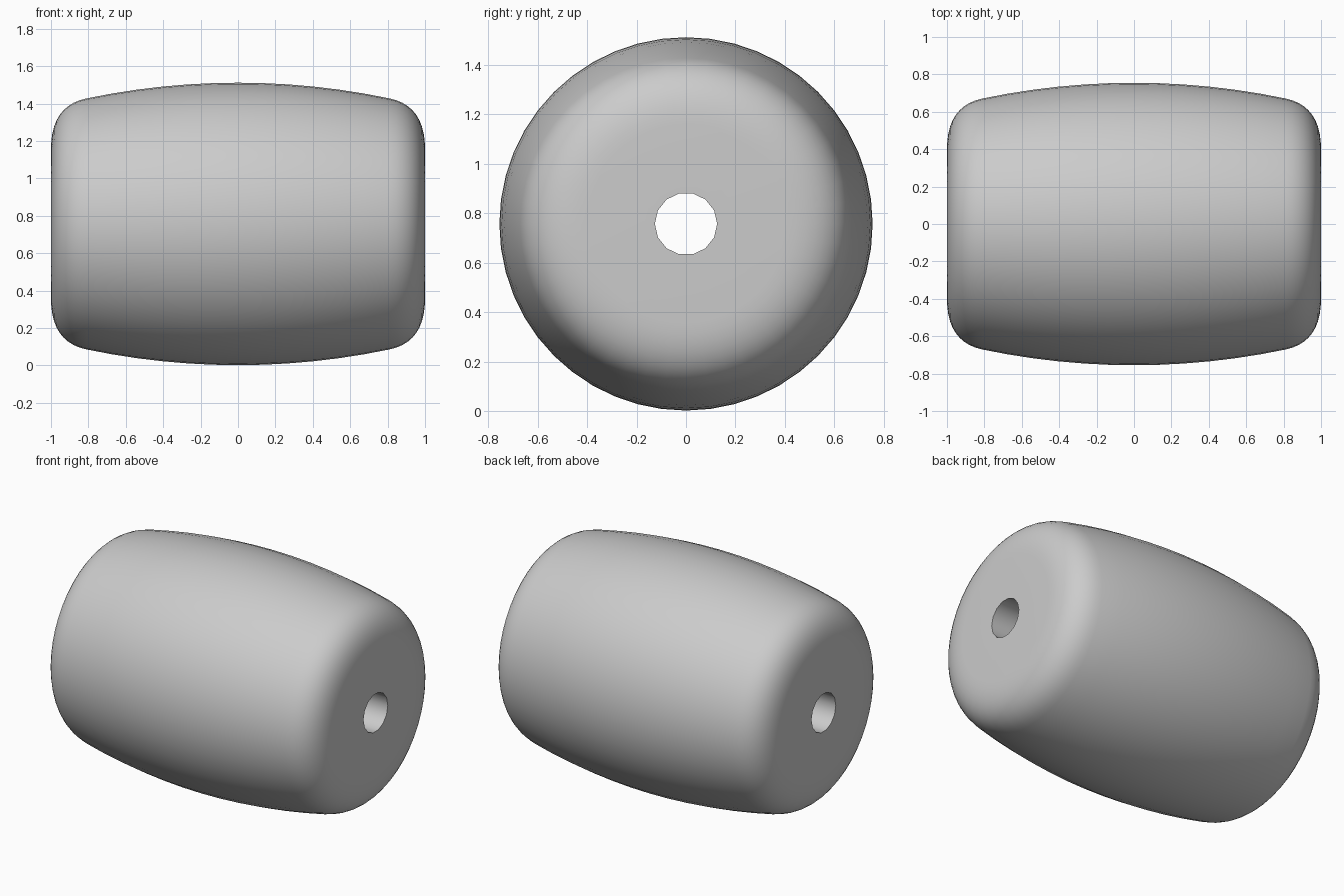
import bpy, bmesh, math
from mathutils import Vector

cube = bpy.data.objects.get("Cube")
if cube:
    bpy.data.objects.remove(cube, do_unlink=True)

CENTRE_Z, RADIUS, BULGE = 0.757, 0.755, 3.95
EDGE_X, HOLE_R = 0.81, 0.126
OUTER_SIDES, HOLE_SIDES = 48, 14


def barrel_radius(x):
    return RADIUS - BULGE + math.sqrt(BULGE ** 2 - x * x)


def half_profile():
    """Side curve from the middle out to the flat end, as (x, radius)."""
    pts = [(EDGE_X * i / 6, barrel_radius(EDGE_X * i / 6)) for i in range(7)]
    start, end = Vector(pts[-1]), Vector((1, 0.40))
    corner = Vector((1, start.y - (1 - EDGE_X) * EDGE_X / BULGE))
    for i in range(1, 11):
        t = i / 10
        p = start * (1 - t) ** 2 + corner * 2 * t * (1 - t) + end * t * t
        pts.append((p.x, p.y))
    return pts


def ring(bm, x, radius, sides):
    return [bm.verts.new((x, radius * math.cos(math.tau * i / sides),
                          radius * math.sin(math.tau * i / sides)))
            for i in range(sides)]


def bridge(bm, a, b):
    n = len(a)
    for i in range(n):
        bm.faces.new((a[i], a[(i + 1) % n], b[(i + 1) % n], b[i]))


def edge_loop(bm, loop):
    n = len(loop)
    return [bm.edges.get((loop[i], loop[(i + 1) % n])) for i in range(n)]


# Bulging outer wall with rounded shoulders
bm = bmesh.new()
half = half_profile()
profile = [(-x, r) for x, r in reversed(half[1:])] + half
outer = [ring(bm, x, r, OUTER_SIDES) for x, r in profile]
for a, b in zip(outer, outer[1:]):
    bridge(bm, a, b)

# Straight bore through the middle
bore = [ring(bm, x, HOLE_R, HOLE_SIDES) for x in (-1, 1)]
bridge(bm, bore[0], bore[1])

# Flat ends around the bore
for rim, hole in ((outer[0], bore[0]), (outer[-1], bore[1])):
    bmesh.ops.triangle_fill(bm, use_beauty=True,
                            edges=edge_loop(bm, rim) + edge_loop(bm, hole))
bmesh.ops.recalc_face_normals(bm, faces=bm.faces[:])

mesh = bpy.data.meshes.new("barrel_bead")
bm.to_mesh(mesh)
bm.free()
bead = bpy.data.objects.new("barrel_bead", mesh)
bead.location.z = CENTRE_Z
bpy.context.collection.objects.link(bead)

# Plain grey finish
grey = bpy.data.materials.new("light_grey")
grey.use_nodes = True
colour = (0.6, 0.6, 0.6, 1)
grey.diffuse_color = colour
grey.node_tree.nodes["Principled BSDF"].inputs["Base Color"].default_value = colour
mesh.materials.append(grey)

bpy.ops.object.select_all(action="DESELECT")
bead.select_set(True)
bpy.context.view_layer.objects.active = bead
bpy.ops.object.shade_smooth_by_angle(angle=math.radians(35))
